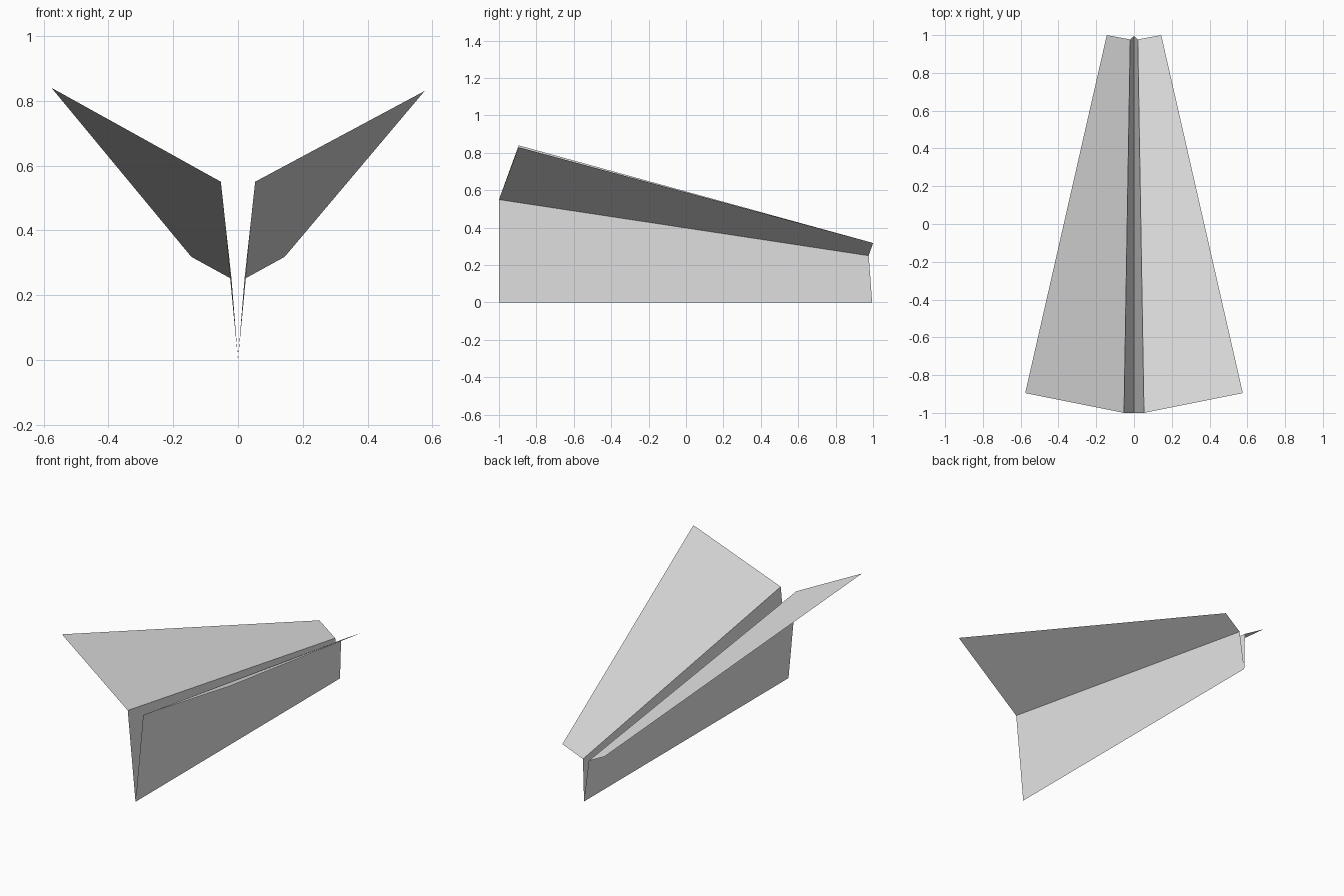
import bpy
import bmesh

cube = bpy.data.objects.get("Cube")
if cube:
    bpy.data.objects.remove(cube, do_unlink=True)

# Plain paper colour
paper = bpy.data.materials.new("grey_paper")
paper.use_nodes = True
colour = (0.8, 0.8, 0.8, 1)
paper.diffuse_color = colour
paper.node_tree.nodes["Principled BSDF"].inputs["Base Color"].default_value = colour


def sheet(name, *panels):
    """Flat paper panels, joined where they share a fold."""
    bm = bmesh.new()
    for corners in panels:
        bm.faces.new([bm.verts.new(c) for c in corners])
    bmesh.ops.remove_doubles(bm, verts=bm.verts, dist=0.0001)
    mesh = bpy.data.meshes.new(name)
    bm.to_mesh(mesh)
    bm.free()
    mesh.materials.append(paper)
    obj = bpy.data.objects.new(name, mesh)
    bpy.context.collection.objects.link(obj)


def fold(side):
    """Crease between keel and wing, from the wide end to the nose."""
    return (side * 0.053, -1, 0.55), (side * 0.02, 0.977, 0.25)


# Keel: narrow V of two panels meeting at the bottom crease
bottom = (0, -1, 0), (0, 0.995, 0)
left, right = fold(1), fold(-1)
sheet("keel",
      (bottom[0], bottom[1], left[1], left[0]),
      (bottom[1], bottom[0], right[0], right[1]))

# Wings: one tapered panel each, the right tip a touch higher
for name, side, tip_z in (("left_wing", 1, 0.83), ("right_wing", -1, 0.84)):
    tail, nose = fold(side)
    panel = [tail, (side * 0.576, -0.895, tip_z), (side * 0.144, 1, 0.318), nose]
    sheet(name, panel if side > 0 else panel[::-1])
